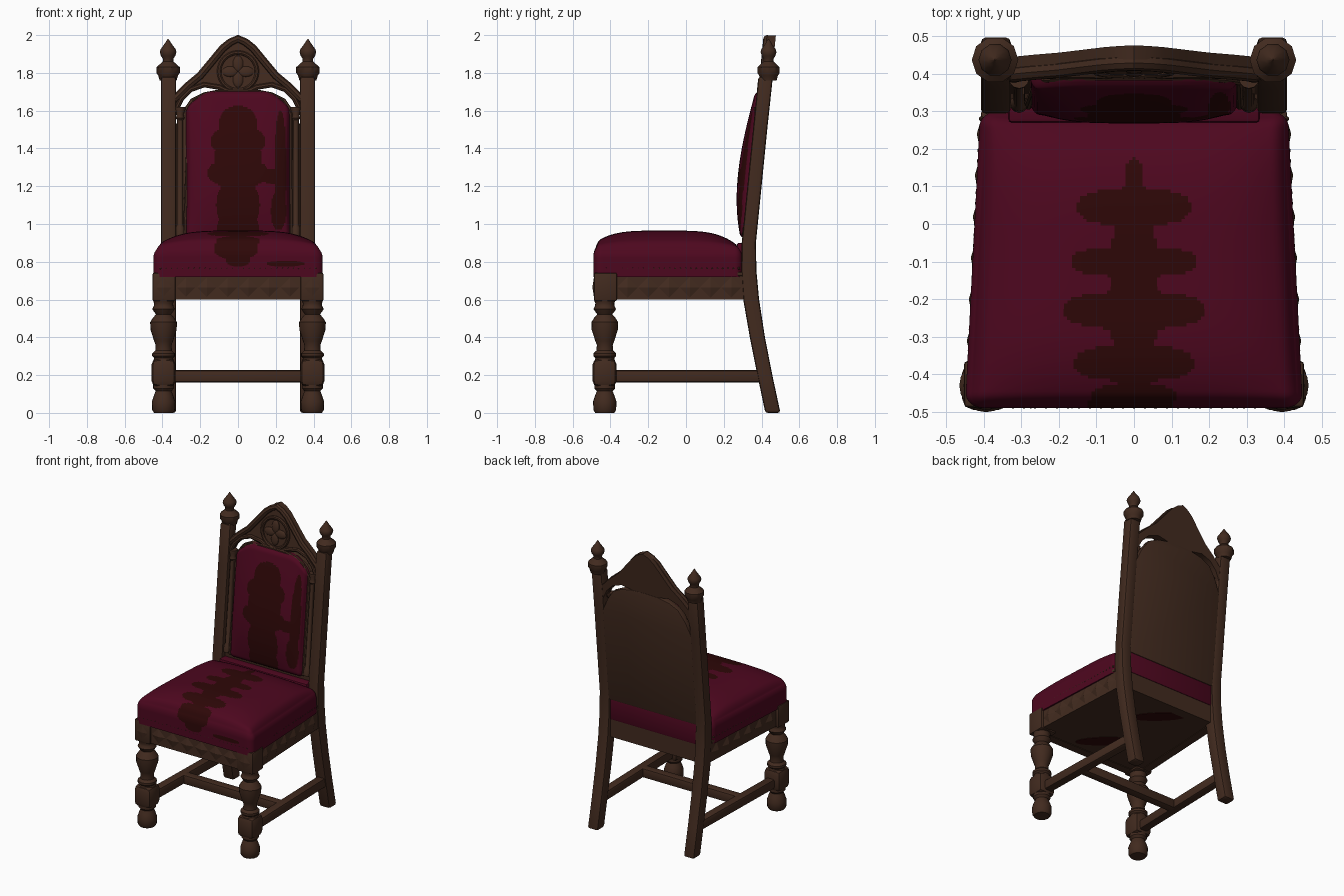
import bpy, bmesh, math
from mathutils import Vector

if "Cube" in bpy.data.objects:
    bpy.data.objects.remove(bpy.data.objects["Cube"])


def material(name, rgb):
    m = bpy.data.materials.new(name)
    m.diffuse_color = (*rgb, 1)
    m.use_nodes = True
    m.node_tree.nodes["Principled BSDF"].inputs["Base Color"].default_value = m.diffuse_color
    return m


WOOD = material("dark wood", (0.054, 0.0235, 0.0135))
RED = material("burgundy fabric", (0.075, 0.0022, 0.0135))
DARK = material("dark pattern", (0.027, 0.0022, 0.0022))


def lean(v):
    # local back-rest depth -> world, following the raked back
    v.y += 0.30 + 0.1 * (v.z - 0.9)


def finish(name, bm, mats=(WOOD,), raked=False):
    if raked:
        for v in bm.verts:
            lean(v.co)
    bmesh.ops.recalc_face_normals(bm, faces=bm.faces)
    me = bpy.data.meshes.new(name)
    bm.to_mesh(me)
    bm.free()
    for m in mats:
        me.materials.append(m)
    ob = bpy.data.objects.new(name, me)
    bpy.context.collection.objects.link(ob)
    return ob


def prism(name, pts, axis, lo, hi, bevel=0.0, mats=(WOOD,), raked=False):
    # extrude a 2D outline along an axis; outline uses the other two axes in order
    bm = bmesh.new()
    place = {'X': lambda a, b, d: (d, a, b), 'Y': lambda a, b, d: (a, d, b), 'Z': lambda a, b, d: (a, b, d)}[axis]
    lower = [bm.verts.new(place(a, b, lo)) for a, b in pts]
    upper = [bm.verts.new(place(a, b, hi)) for a, b in pts]
    n = len(pts)
    bm.faces.new(lower)
    bm.faces.new(upper)
    for i in range(n):
        j = (i + 1) % n
        bm.faces.new((lower[i], lower[j], upper[j], upper[i]))
    bmesh.ops.recalc_face_normals(bm, faces=bm.faces)
    if bevel:
        edges = [e for e in bm.edges if e.calc_face_angle(0) > 0.6]
        bmesh.ops.bevel(bm, geom=edges, offset=bevel, segments=2, profile=0.5, affect='EDGES')
    return finish(name, bm, mats, raked)


def rect(x0, x1, y0, y1):
    return [(x0, y0), (x1, y0), (x1, y1), (x0, y1)]


def lathe(name, x, y, profile, seg=20, raked=False):
    bm = bmesh.new()
    rings = [[bm.verts.new((x + r * math.cos(2 * math.pi * i / seg), y + r * math.sin(2 * math.pi * i / seg), z))
              for i in range(seg)] for z, r in profile]
    for a, b in zip(rings, rings[1:]):
        for i in range(seg):
            j = (i + 1) % seg
            bm.faces.new((a[i], a[j], b[j], b[i]))
    bm.faces.new(rings[0])
    bm.faces.new(rings[-1])
    return finish(name, bm, raked=raked)


def tube(name, pts, y, r, cyclic=False):
    # round moulding through x,z points on the raked back
    cu = bpy.data.curves.new(name, 'CURVE')
    cu.dimensions = '3D'
    cu.bevel_depth, cu.bevel_resolution, cu.use_fill_caps = r, 2, True
    sp = cu.splines.new('POLY')
    sp.points.add(len(pts) - 1)
    for p, (x, z) in zip(sp.points, pts):
        v = Vector((x, y, z))
        lean(v)
        p.co = (*v, 1)
    sp.use_cyclic_u = cyclic
    cu.materials.append(WOOD)
    ob = bpy.data.objects.new(name, cu)
    bpy.context.collection.objects.link(ob)
    bpy.ops.object.select_all(action='DESELECT')
    ob.select_set(True)
    bpy.context.view_layer.objects.active = ob
    bpy.ops.object.convert(target='MESH')


def cushion(name, lo, hi, radii, shape, pattern, round_low_z):
    # dense rounded box, reshaped by a function and coloured by a pattern rule
    bm = bmesh.new()
    bmesh.ops.create_cube(bm, size=2)
    bmesh.ops.subdivide_edges(bm, edges=bm.edges[:], cuts=90, use_grid_fill=True)
    lo, hi = Vector(lo), Vector(hi)
    mid, half = (lo + hi) / 2, (hi - lo) / 2
    for v in bm.verts:
        n = v.co.copy()
        p = Vector(half[i] * n[i] for i in range(3))
        q = Vector(max(-half[i] + radii[i], min(half[i] - radii[i], p[i])) for i in range(3))
        if not round_low_z and p.z < q.z:
            q.z = p.z
        d = Vector((p[i] - q[i]) / radii[i] for i in range(3))
        if max(map(abs, d)) > 0.999:
            d.normalize()
            p = q + Vector(d[i] * radii[i] for i in range(3))
        v.co = shape(p + mid, n)
    for f in bm.faces:
        f.material_index = int(pattern(f.calc_center_median()))
    return finish(name, bm, (RED, DARK))


def blob(u, v, cu, cv, ru, rv, k=2.6):
    return abs((u - cu) / ru) ** k + abs((v - cv) / rv) ** k < 1


# seat cushion
def seat_shape(p, n):
    if p.z > 0.78:
        p.z += 0.085 * (1 - abs(n.x) ** 4) * (1 - abs(n.y + 0.05) ** 4) * (p.z - 0.78) / 0.10
    p.x *= 1 - 0.09 * (p.y + 0.49) / 0.79
    return p


SEAT_LOBES = [(0.045, 0.15, 0.05), (-0.10, 0.17, 0.04), (-0.23, 0.185, 0.05), (-0.37, 0.158, 0.048),
              (-0.47, 0.115, 0.045), (0.12, 0.025, 0.055), (-0.19, 0.06, 0.31)]


def seat_pattern(c):
    if c.y < -0.465 and c.z < 0.90:
        return blob(c.x, c.z, -0.01, 0.87, 0.115, 0.055) or blob(c.x, c.z, 0, 0.82, 0.065, 0.045) \
            or blob(c.x, c.z, 0.25, 0.79, 0.10, 0.014)
    return c.z > 0.8 and any(blob(c.x, c.y, 0, cy, rx, ry) for cy, rx, ry in SEAT_LOBES)


cushion("seat_cushion", (-0.45, -0.49, 0.72), (0.45, 0.30, 0.88), (0.05, 0.04, 0.06), seat_shape, seat_pattern, False)
prism("seat_cushion_back", rect(-0.335, 0.335, 0.27, 0.36), 'Z', 0.72, 0.90, 0.01, (RED,))


# back cushion
def back_shape(p, n):
    p.y -= 0.048 * (1 - n.x ** 4) * (1 - n.z ** 2) * (1 - 0.3 * n.z) * (0.5 - 0.5 * n.y)
    t = (p.z - 0.92) / 0.79
    p.z -= 0.09 * max(0, abs(p.x) / 0.27 - 0.45) ** 2 / 0.3 * max(t, 0) ** 4
    lean(p)
    return p


BACK_LOBES = [(0, 1.53, 0.10, 0.095), (0, 1.44, 0.145, 0.075), (0, 1.27, 0.16, 0.075), (0, 1.35, 0.125, 0.1),
              (0, 1.10, 0.115, 0.13), (0, 0.98, 0.11, 0.09), (0, 1.18, 0.095, 0.1), (0.225, 1.29, 0.03, 0.31),
              (0.19, 1.25, 0.06, 0.04), (0.215, 1.07, 0.04, 0.1)]
cushion("back_cushion", (-0.275, -0.012, 0.92), (0.275, 0.05, 1.705), (0.025, 0.03, 0.03), back_shape,
        lambda c: c.y < 0.3 + 0.1 * (c.z - 0.9) + 0.01 and any(blob(c.x, c.z, *b, 2.3) for b in BACK_LOBES), True)


# carved diamonds and nail heads along a straight run
def carving(name, a, b, out, count):
    bm = bmesh.new()
    a, b, out = Vector(a), Vector(b), Vector(out)
    step = (b - a) / count
    for i in range(count):
        c = a + step * (i + 0.5)
        up = Vector((0, 0, 0.055))
        ring = [bm.verts.new(p) for p in (c - step * 0.5, c - up, c + step * 0.5, c + up)]
        tip = bm.verts.new(c + out * 0.014)
        for k in range(4):
            bm.faces.new((ring[k], ring[(k + 1) % 4], tip))
        bm.faces.new(ring[::-1])
    finish(name, bm)


def studs(name, a, b, count):
    bm = bmesh.new()
    for i in range(count + 1):
        s = bmesh.ops.create_icosphere(bm, subdivisions=1, radius=0.008)
        bmesh.ops.translate(bm, verts=s['verts'], vec=Vector(a).lerp(Vector(b), i / count))
    finish(name, bm)


# front rail, back rail and seat underside with its dark patches
prism("front_rail", rect(-0.36, 0.36, -0.478, -0.42), 'Z', 0.60, 0.735)
prism("front_rail_moulding", rect(-0.36, 0.36, -0.486, -0.42), 'Z', 0.725, 0.745, 0.004)
prism("back_rail", rect(-0.34, 0.34, 0.29, 0.355), 'Z', 0.60, 0.74)
prism("seat_underside", [(-0.41, -0.45), (0.41, -0.45), (0.38, 0.33), (-0.38, 0.33)], 'Z', 0.604, 0.70)
for i, (cx, cy) in enumerate(((0.03, -0.26), (-0.04, 0.20))):
    ring = [(math.cos(a * math.pi / 10), math.sin(a * math.pi / 10)) for a in range(20)]
    prism("underside_patch_%d" % i, [(cx + 0.13 * u + 0.03 * v, cy - 0.12 * u + 0.04 * v) for u, v in ring],
          'Z', 0.601, 0.606, mats=(DARK,))
carving("front_carving", (-0.33, -0.477, 0.665), (0.33, -0.477, 0.665), (0, -1, 0), 6)
studs("front_studs", (-0.41, -0.484, 0.765), (0.41, -0.484, 0.765), 28)
prism("cross_stretcher", rect(-0.37, 0.37, -0.09, -0.03), 'Z', 0.162, 0.226, 0.01)

LEG_FOOT = [(0, 0.05), (0.015, 0.06), (0.06, 0.062), (0.09, 0.052), (0.115, 0.042), (0.13, 0.055), (0.15, 0.055)]
LEG_TOP = [(0.27, 0.055), (0.29, 0.05), (0.30, 0.06), (0.315, 0.06), (0.33, 0.044), (0.36, 0.042), (0.38, 0.05),
           (0.44, 0.069), (0.48, 0.071), (0.505, 0.055), (0.522, 0.04), (0.535, 0.05), (0.55, 0.06), (0.565, 0.052),
           (0.58, 0.05), (0.60, 0.058)]
FINIAL = [(1.76, 0.045), (1.785, 0.052), (1.80, 0.062), (1.83, 0.062), (1.845, 0.045), (1.86, 0.028), (1.875, 0.028),
          (1.89, 0.038), (1.91, 0.044), (1.925, 0.04), (1.955, 0.018), (1.98, 0.002)]
COLUMN = [(0.94, 0.024), (0.98, 0.024), (0.995, 0.016), (1.55, 0.016), (1.56, 0.023), (1.58, 0.018), (1.605, 0.027),
          (1.62, 0.027)]
POST = [(0, .42, .50), (.2, .378, .457), (.4, .338, .418), (.6, .303, .387), (.75, .293, .373), (.9, .295, .37),
        (1.2, .325, .40), (1.5, .355, .43), (1.78, .383, .46)]

for s, side in ((-1, "left"), (1, "right")):
    # turned front leg with chamfered block and corner block
    lathe("front_leg_foot_" + side, s * 0.394, -0.43, LEG_FOOT)
    lathe("front_leg_" + side, s * 0.394, -0.43, LEG_TOP)
    x0, x1 = sorted((s * 0.33, s * 0.458))
    prism("leg_block_" + side, rect(x0, x1, -0.495, -0.367), 'Z', 0.14, 0.285, 0.03)
    x0, x1 = sorted((s * 0.33, s * 0.453))
    prism("corner_block_" + side, rect(x0, x1, -0.488, -0.365), 'Z', 0.592, 0.742, 0.01)
    carving("corner_carving_" + side, (s * 0.345, -0.487, 0.665), (s * 0.44, -0.487, 0.665), (0, -0.6, 0), 1)
    # side rail, carving and stretcher follow the seat taper
    prism("side_rail_" + side, [(s * 0.38, -0.40), (s * 0.435, -0.40), (s * 0.40, 0.32), (s * 0.345, 0.32)],
          'Z', 0.60, 0.735)
    prism("side_moulding_" + side, [(s * 0.38, -0.40), (s * 0.443, -0.40), (s * 0.407, 0.30), (s * 0.345, 0.30)],
          'Z', 0.725, 0.745, 0.004)
    carving("side_carving_" + side, (s * 0.434, -0.365, 0.665), (s * 0.402, 0.295, 0.665), (s, 0, 0), 6)
    studs("side_studs_" + side, (s * 0.441, -0.45, 0.765), (s * 0.406, 0.28, 0.765), 26)
    prism("side_stretcher_" + side, [(s * 0.36, -0.40), (s * 0.42, -0.40), (s * 0.40, 0.41), (s * 0.34, 0.41)],
          'Z', 0.162, 0.226, 0.01)
    # raked back post with finial, slim column beside the upholstery
    outline = [(f, z) for z, f, b in POST] + [(b, z) for z, f, b in reversed(POST)]
    x0, x1 = sorted((s * 0.328, s * 0.408))
    prism("back_post_" + side, outline, 'X', x0, x1, 0.014)
    lathe("finial_" + side, s * 0.37, 0.437, FINIAL, 10)
    lathe("back_column_" + side, s * 0.306, 0.016, COLUMN, 12, True)


def both(half):
    # mirror a right-hand run of x,z points to a full left-to-right run
    return [(-x, z) for x, z in half] + [(x, z) for x, z in reversed(half) if x > 0]


# back board and pointed crest
BOARD = [(.34, 1.50), (.30, 1.59), (.25, 1.662), (.18, 1.697), (.10, 1.712), (0, 1.715)]
ARCH = [(.34, 1.57), (.30, 1.65), (.25, 1.70), (.18, 1.725), (.10, 1.712), (.05, 1.69), (0, 1.67)]
GABLE = [(.34, 1.675), (.27, 1.745), (.20, 1.803), (.14, 1.875), (.08, 1.948), (.04, 1.98), (0, 1.998)]
prism("back_board", [(-0.34, 0.86)] + both(BOARD) + [(0.34, 0.86)], 'Y', 0.025, 0.069, 0.008, raked=True)
prism("crest", both(GABLE) + both(ARCH)[::-1], 'Y', 0.02, 0.066, raked=True)
tube("crest_top_moulding", [(x, z - 0.018) for x, z in both(GABLE)], 0.022, 0.021)
tube("crest_arch_moulding", [(x, z + 0.012) for x, z in both(ARCH)], 0.018, 0.014)
tube("back_panel_moulding", [(-0.282, 0.93)] + [(x * 0.93 if x > -.29 else x * 0.86, z - 0.01)
     for x, z in both(BOARD)[1:-1]] + [(0.282, 0.93)], 0.012, 0.011)

# carved quatrefoil in the crest
tube("crest_ring", [(0.1 * math.cos(i * math.pi / 16), 1.807 + 0.1 * math.sin(i * math.pi / 16))
                    for i in range(32)], 0.018, 0.012, True)
bm = bmesh.new()
for dx, dz in ((1, 0), (-1, 0), (0, 1), (0, -1)):
    petal = bmesh.ops.create_uvsphere(bm, u_segments=14, v_segments=8, radius=1)['verts']
    for v in petal:
        v.co = (v.co.x * (0.028 + 0.014 * abs(dx)) + dx * 0.042, v.co.y * 0.012 + 0.018,
                v.co.z * (0.028 + 0.014 * abs(dz)) + dz * 0.042 + 1.807)
finish("crest_quatrefoil", bm, raked=True)

# smooth shading with crisp edges, carvings stay flat
for ob in bpy.data.objects:
    ob.select_set("carving" not in ob.name)
bpy.context.view_layer.objects.active = bpy.data.objects["crest"]
bpy.ops.object.shade_smooth_by_angle(angle=math.radians(35))
